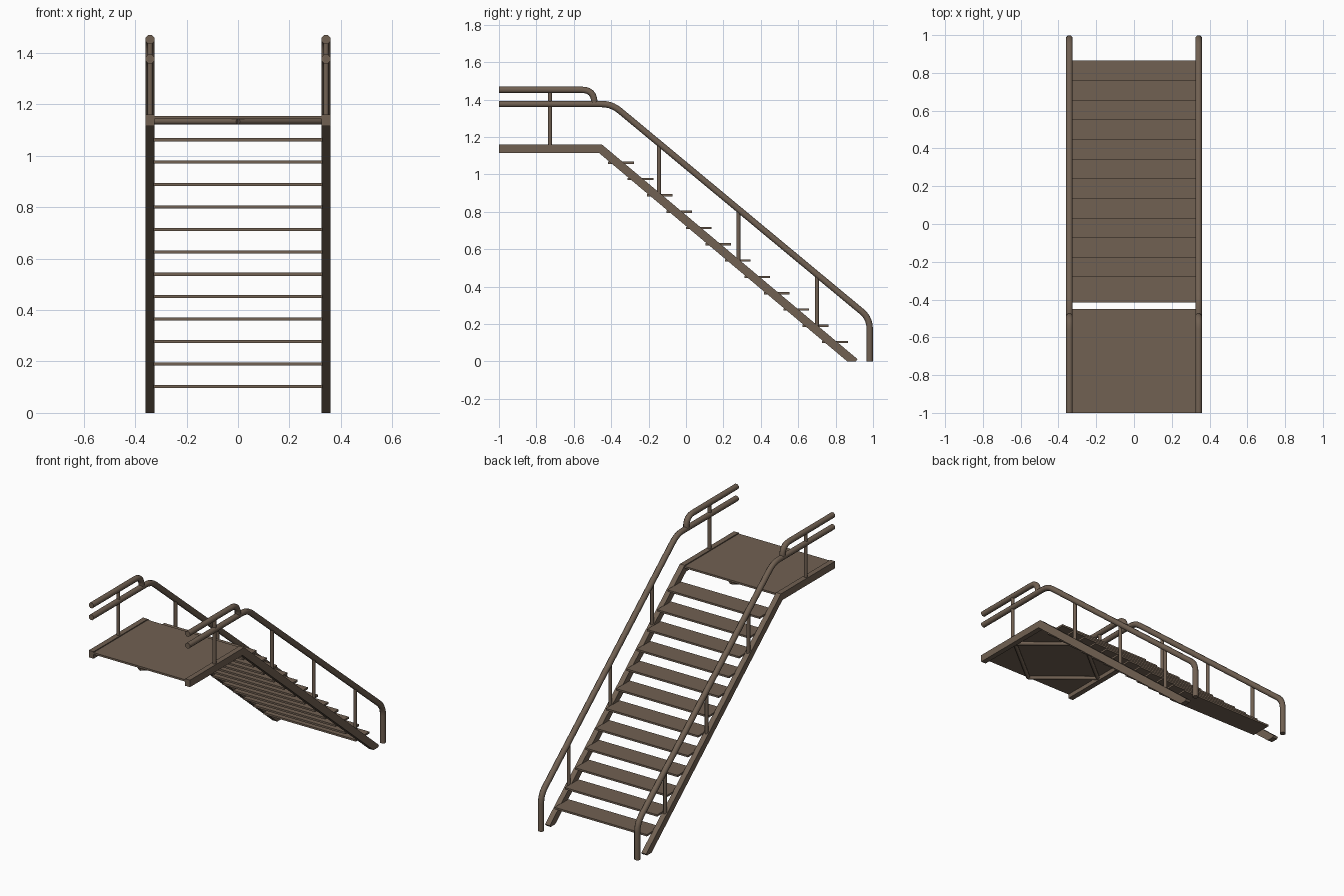
import bpy, bmesh, math
from mathutils import Vector

if "Cube" in bpy.data.objects:
    bpy.data.objects.remove(bpy.data.objects["Cube"])

brown = bpy.data.materials.new("weathered_brown")
brown.diffuse_color = (0.165, 0.119, 0.085, 1)
brown.use_nodes = True
brown.node_tree.nodes["Principled BSDF"].inputs["Base Color"].default_value = brown.diffuse_color

RX = 0.342            # sideways position of rails and stringers
SLOPE = 0.84


def finish(name, bm, mirror=False, smooth=False):
    bmesh.ops.recalc_face_normals(bm, faces=bm.faces)
    if smooth:
        for f in bm.faces:
            f.smooth = True
        for e in bm.edges:
            e.smooth = e.calc_face_angle(0) < math.radians(50)
    me = bpy.data.meshes.new(name)
    bm.to_mesh(me)
    bm.free()
    me.materials.append(brown)
    ob = bpy.data.objects.new(name, me)
    bpy.context.collection.objects.link(ob)
    if mirror:
        m = ob.modifiers.new("mirror", 'MIRROR')
        m.use_mirror_merge = False
    return ob


def extrude_profile(name, pts, x0, x1, mirror=False):
    """Extrude a (y, z) outline along x."""
    bm = bmesh.new()
    face = bm.faces.new([bm.verts.new((x0, y, z)) for y, z in pts])
    new = bmesh.ops.extrude_face_region(bm, geom=[face])["geom"]
    for v in new:
        if isinstance(v, bmesh.types.BMVert):
            v.co.x = x1
    return finish(name, bm, mirror)


def box(name, x0, x1, y0, y1, z0, z1):
    return extrude_profile(name, [(y0, z0), (y1, z0), (y1, z1), (y0, z1)], x0, x1)


def tube(name, path, r, side, mirror=True, sides=8):
    """Sweep a mitred round section along points; side is perpendicular to the path plane."""
    bm = bmesh.new()
    path = [Vector(p) for p in path]
    side = Vector(side).normalized()
    rings = []
    for i, p in enumerate(path):
        a = (p - path[i - 1]).normalized() if i else None
        b = (path[i + 1] - p).normalized() if i < len(path) - 1 else None
        a, b = a or b, b or a
        t = (a + b).normalized()
        n = side.cross(t) / max(t.dot(a), 0.3)
        ring = []
        for k in range(sides):
            ang = 2 * math.pi * (k + 0.5) / sides
            rr = r / math.cos(math.pi / sides)
            ring.append(bm.verts.new(p + side * rr * math.cos(ang) + n * rr * math.sin(ang)))
        rings.append(ring)
    for q, s in zip(rings, rings[1:]):
        for k in range(sides):
            j = (k + 1) % sides
            bm.faces.new((q[k], q[j], s[j], s[k]))
    bm.faces.new(rings[0])
    bm.faces.new(rings[-1])
    return finish(name, bm, mirror, True)


def rounded(pts, cut, steps=5):
    """Round the inner corners of a path, starting 'cut' away from each corner."""
    pts = [Vector(p) for p in pts]
    out = [pts[0]]
    for a, c, b in zip(pts, pts[1:], pts[2:]):
        p, q = c + (a - c).normalized() * cut, c + (b - c).normalized() * cut
        for i in range(steps + 1):
            t = i / steps
            out.append(p * (1 - t) ** 2 + c * 2 * t * (1 - t) + q * t * t)
    return out + [pts[-1]]


# side stringers
extrude_profile("stringer", [(-1, 1.115), (-0.466, 1.115), (0.862, 0), (0.908, 0),
                             (0.917, 0.012), (-0.45, 1.16), (-1, 1.16)],
                0.325, 0.359, True)

# treads
for i in range(12):
    y, z = 0.865 - 0.104 * i, 0.103 + 0.0872 * i
    box(f"tread_{i + 1}", -0.328, 0.328, y - 0.137, y, z - 0.006, z + 0.006)

# landing deck with a diamond of braces underneath
box("landing_deck", -0.328, 0.328, -1, -0.45, 1.142, 1.154)
for nm, y in (("front", -0.988), ("back", -0.462)):
    tube(f"deck_brace_{nm}", [(0, y, 1.133), (0.325, -0.725, 1.133)], 0.011, (0, 0, 1))

# handrails
X = (1, 0, 0)
main = [(RX, -1, 1.376), (RX, -0.397, 1.376), (RX, 0.982, 0.231), (RX, 0.982, 0)]
tube("handrail", rounded(main, 0.055), 0.017, X)
upper = [(RX, -1, 1.452), (RX, -0.49, 1.452), (RX, -0.49, 1.376)]
tube("upper_guard_rail", rounded(upper, 0.068, 6), 0.017, X)

# posts
tube("landing_post", [(RX, -0.727, 1.15), (RX, -0.727, 1.45)], 0.0105, X)
for i, y in enumerate((-0.144, 0.28, 0.70)):
    foot = 1.16 - SLOPE * (y + 0.45)
    tube(f"stair_post_{i + 1}", [(RX, y, foot - 0.02), (RX, y, 1.046 - 0.83 * y)], 0.0105, X)
